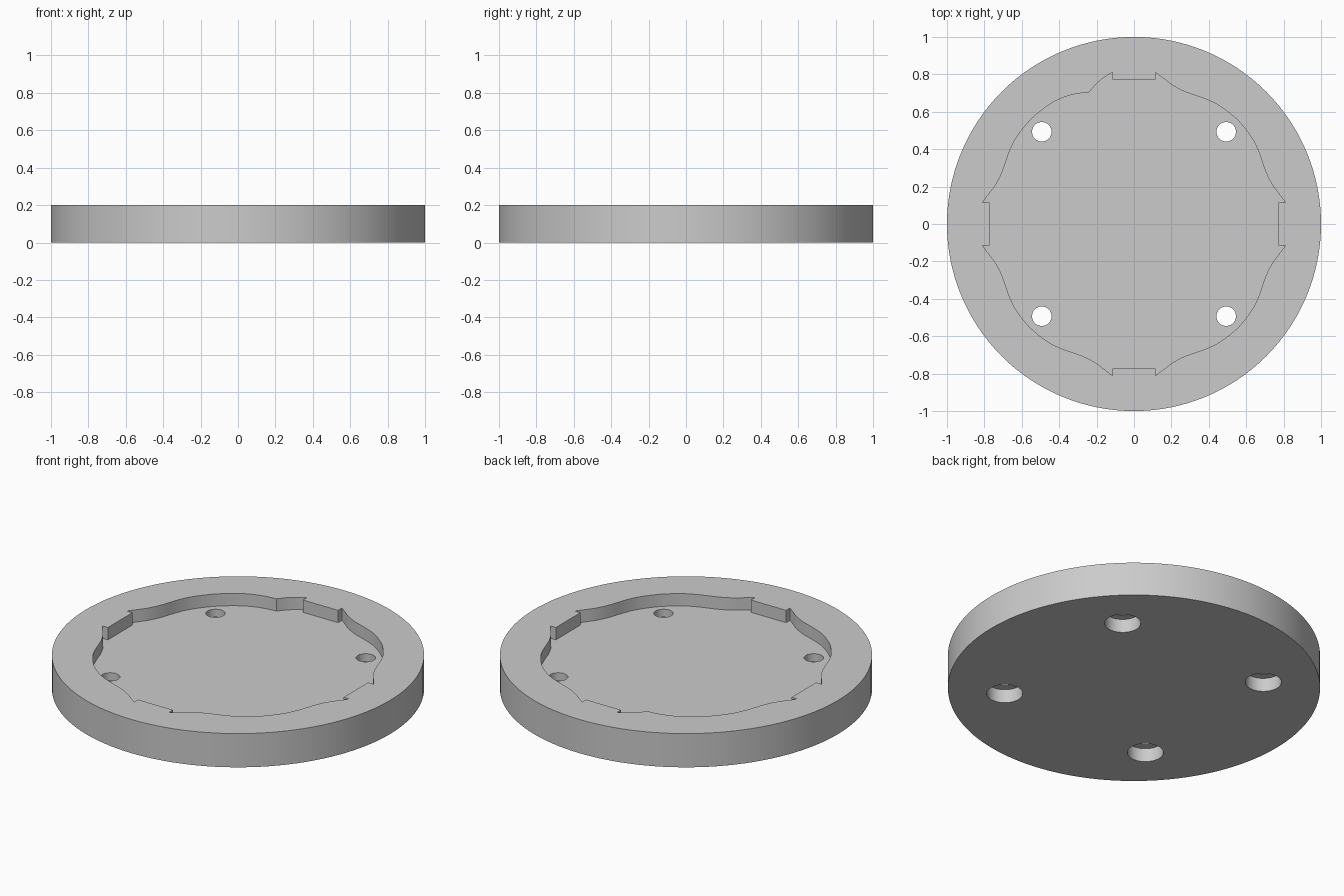
import bpy, bmesh, math

if "Cube" in bpy.data.objects:
    bpy.data.objects.remove(bpy.data.objects["Cube"])

THICK, FLOOR = 0.2, 0.127        # disc height, pocket floor height
BORE_TOP = 0.08                  # depth of the counterbores from below
TAB_R, TAB_HALF = 0.773, 0.115   # flat locating tabs on the pocket wall

# Pocket wall as (degrees from the tab axis, radius)
WAVE = [(8.1, .818), (11, .797), (15, .772), (19, .760), (23, .758),
        (27, .764), (31, .772), (36, .780), (45, .785)]
NOTCHED = [(8.1, .818), (11, .803), (15, .776), (18.9, .743)]
AFTER_NOTCH = [(18.9, .743), (23, .758), (27, .770), (31, .778), (36, .783), (45, .785)]


def smooth(points, steps=4):
    """Catmull-Rom curve through the points."""
    out = []
    for i in range(len(points) - 1):
        p = [points[max(0, min(len(points) - 1, i + k))] for k in (-1, 0, 1, 2)]
        for s in range(steps):
            t = s / steps
            out.append(tuple(
                0.5 * (2 * b + (c - a) * t + (2 * a - 5 * b + 4 * c - d) * t ** 2
                       + (3 * b - a - 3 * c + d) * t ** 3)
                for a, b, c, d in zip(*p)))
    return out + [points[-1]]


def prism(name, outline, z0, z1):
    bm = bmesh.new()
    base = bm.faces.new([bm.verts.new((x, y, z0)) for x, y in outline])
    top = bmesh.ops.extrude_face_region(bm, geom=[base])["geom"]
    bmesh.ops.translate(bm, vec=(0, 0, z1 - z0),
                        verts=[v for v in top if isinstance(v, bmesh.types.BMVert)])
    bmesh.ops.recalc_face_normals(bm, faces=bm.faces)
    mesh = bpy.data.meshes.new(name)
    bm.to_mesh(mesh)
    bm.free()
    obj = bpy.data.objects.new(name, mesh)
    bpy.context.collection.objects.link(obj)
    return obj


def circle(r, n, cx=0, cy=0):
    return [(cx + r * math.cos(2 * math.pi * i / n), cy + r * math.sin(2 * math.pi * i / n))
            for i in range(n)]


def cut(body, cutter):
    mod = body.modifiers.new("cut", 'BOOLEAN')
    mod.operation, mod.solver, mod.object = 'DIFFERENCE', 'EXACT', cutter
    bpy.context.view_layer.objects.active = body
    bpy.ops.object.modifier_apply(modifier=mod.name)
    bpy.data.objects.remove(cutter)


# Pocket outline: four tabs joined by wavy arcs, one arc with a notch
pocket = []
for quarter in range(4):
    turn = math.radians(90 * quarter)
    c, s = math.cos(turn), math.sin(turn)
    for y in (-TAB_HALF, TAB_HALF):
        pocket.append((TAB_R * c - y * s, TAB_R * s + y * c))
    half = smooth(WAVE)
    start = smooth(NOTCHED) + smooth(AFTER_NOTCH)[1:] if quarter == 1 else half
    arc = start + [(90 - a, r) for a, r in reversed(half[:-1])]
    pocket += [(r * math.cos(turn + math.radians(a)), r * math.sin(turn + math.radians(a)))
               for a, r in arc]

# Disc with its pocket
disc = prism("round_base", circle(1, 128), 0, THICK)
cut(disc, prism("pocket_cutter", pocket, FLOOR, THICK + 0.1))

# Four screw holes, counterbored from below
for sx in (-1, 1):
    for sy in (-1, 1):
        x, y = 0.493 * sx, 0.493 * sy
        cut(disc, prism("counterbore_cutter", circle(0.097, 40, x, y), -0.1, BORE_TOP))
        cut(disc, prism("hole_cutter", circle(0.052, 32, x, y), 0.03, THICK + 0.1))

grey = bpy.data.materials.new("plain_grey")
grey.diffuse_color = (0.6, 0.6, 0.6, 1)
grey.use_nodes = True
grey.node_tree.nodes["Principled BSDF"].inputs["Base Color"].default_value = grey.diffuse_color
disc.data.materials.clear()
disc.data.materials.append(grey)

bpy.ops.object.select_all(action='DESELECT')
disc.select_set(True)
bpy.context.view_layer.objects.active = disc
bpy.ops.object.shade_smooth_by_angle(angle=math.radians(25))
